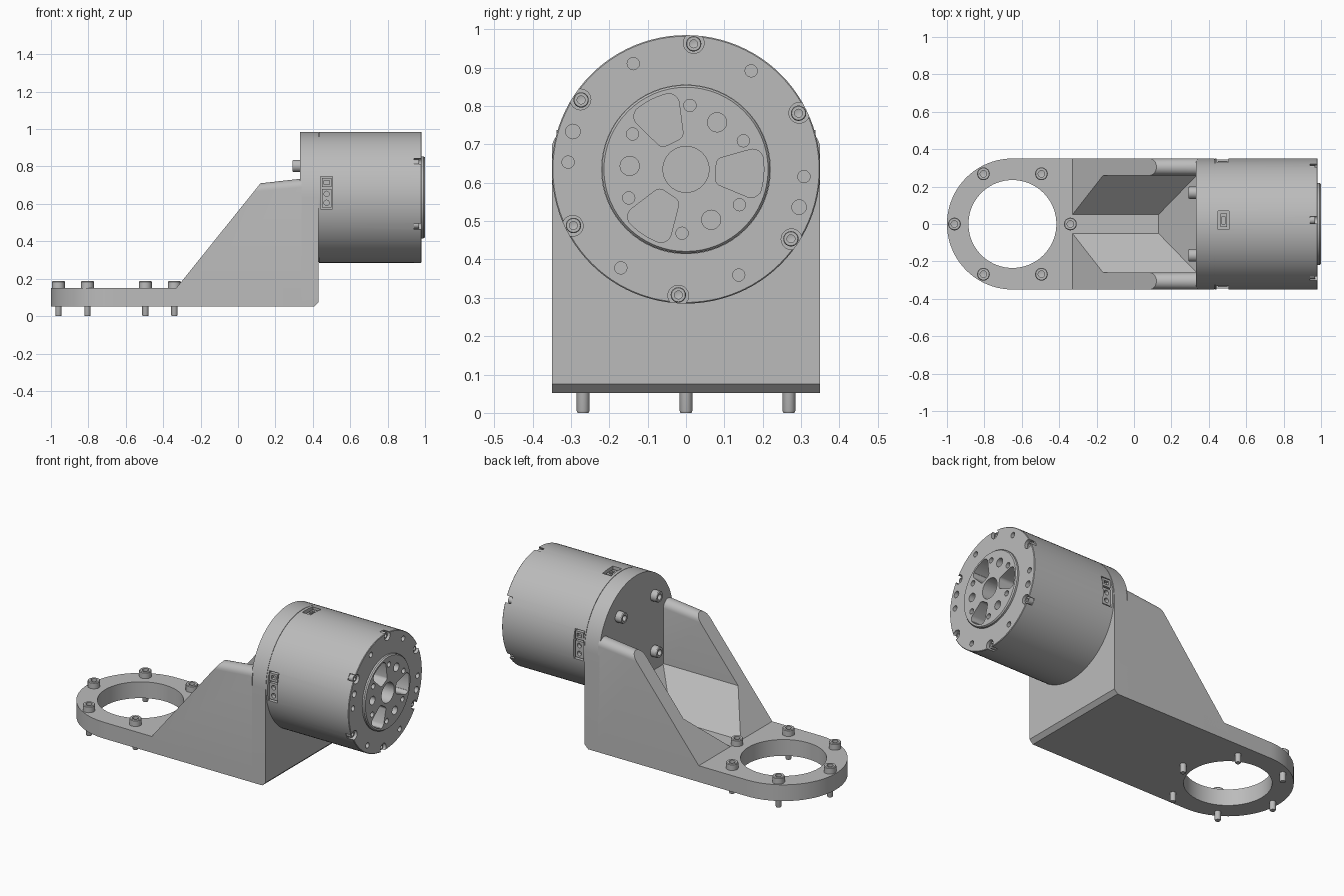
import bpy, bmesh, math
from mathutils import Matrix, Vector

if "Cube" in bpy.data.objects:
    bpy.data.objects.remove(bpy.data.objects["Cube"], do_unlink=True)

GREY = (0.5, 0.5, 0.5, 1)
metal = bpy.data.materials.new("grey metal")
metal.use_nodes = True
metal.diffuse_color = GREY
metal.node_tree.nodes["Principled BSDF"].inputs["Base Color"].default_value = GREY

R, CZ = 0.35, 0.635          # motor radius and axis height
FACE = 0.982                 # motor front face
RING = (-0.65, 0)            # mounting ring centre


def place(axis, u, v, w):
    return Vector({'x': (w, u, v), 'y': (u, w, v), 'z': (u, v, w)}[axis])


def loft(bm, start, end):
    a, b = ([bm.verts.new(p) for p in ring] for ring in (start, end))
    n = len(a)
    bm.faces.new(a)
    bm.faces.new(b[::-1])
    for i in range(n):
        j = (i + 1) % n
        bm.faces.new((a[i], b[i], b[j], a[j]))


def prism(bm, pts, axis, lo, hi):
    loft(bm, [place(axis, u, v, lo) for u, v in pts], [place(axis, u, v, hi) for u, v in pts])


def box(bm, x, y, z):
    prism(bm, [(x[0], y[0]), (x[1], y[0]), (x[1], y[1]), (x[0], y[1])], 'z', *z)


def arc(cx, cy, r, a0, a1, n):
    return [(cx + r * math.cos(math.radians(a0 + (a1 - a0) * i / n)),
             cy + r * math.sin(math.radians(a0 + (a1 - a0) * i / n))) for i in range(n + 1)]


def disc(bm, u, v, r, axis, lo, hi, n=32):
    prism(bm, arc(u, v, r, 0, 360, n)[:-1], axis, lo, hi)


def lathe(bm, profile, matrix, n=32):
    rings = [[bm.verts.new(matrix @ Vector((r * math.cos(t), r * math.sin(t), h)))
              for t in (math.tau * i / n for i in range(n))] for r, h in profile]
    for a, b in zip(rings, rings[1:]):
        for i in range(n):
            j = (i + 1) % n
            bm.faces.new((a[i], a[j], b[j], b[i]))
    bmesh.ops.remove_doubles(bm, verts=bm.verts, dist=1e-5)


def make(name, bm):
    bmesh.ops.recalc_face_normals(bm, faces=bm.faces)
    mesh = bpy.data.meshes.new(name)
    bm.to_mesh(mesh)
    bm.free()
    obj = bpy.data.objects.new(name, mesh)
    bpy.context.collection.objects.link(obj)
    mesh.materials.append(metal)
    return obj


def cut(obj, bm):
    cutter = make(obj.name + "_cutter", bm)
    cutter.hide_render = True
    mod = obj.modifiers.new("cut", 'BOOLEAN')
    mod.operation, mod.solver, mod.object = 'DIFFERENCE', 'EXACT', cutter
    bpy.ops.object.select_all(action='DESELECT')
    bpy.context.view_layer.objects.active = obj
    obj.select_set(True)
    bpy.ops.object.modifier_apply(modifier=mod.name)
    bpy.data.objects.remove(cutter, do_unlink=True)


def polar(radius, deg):
    t = math.radians(deg)
    return radius * math.cos(t), CZ + radius * math.sin(t)


def socket_screw(bm, matrix, r, height, shank):
    lathe(bm, [(0, -shank), (r * .42, -shank), (r * .5, -shank + .006), (r * .5, 0), (r, 0),
               (r, height * .88), (r * .9, height), (r * .52, height),
               (r * .52, height * .45), (0, height * .35)], matrix, 24)


# Base plate with round end and ring opening
bm = bmesh.new()
prism(bm, arc(*RING, R, 90, 270, 40) + [(0.34, -R), (0.34, R)], 'z', 0.052, 0.15)
base = make("base_plate", bm)
bm = bmesh.new()
disc(bm, *RING, 0.235, 'z', 0, 0.2, 72)
cut(base, bm)

# Ramped side walls and trough, one section cut off by the ramp plane
half = [(0.05, 0.151), (0.26, 0.355)] + arc(0.305, 0.665, 0.045, 180, 0, 12) + [(R, 0.1)]
section = half + [(-y, z) for y, z in reversed(half)]
bm = bmesh.new()
loft(bm, [(-0.33 + (z - 0.15) / 1.244, y, z) for y, z in section],
     [(0.34, y, z + (0.025 if z > 0.6 else 0)) for y, z in section])
make("side_walls", bm)

# Sloped end of the trough
bm = bmesh.new()
prism(bm, [(0.13, 0.15), (0.335, 0.355), (0.335, 0.15)], 'y', -0.262, 0.262)
make("trough_end_slope", bm)

# Upright motor plate with a chamfered foot
bm = bmesh.new()
prism(bm, [(-R, 0.052), (R, 0.052)] + arc(0, CZ, R, 0, 180, 48), 'x', 0.332, 0.43)
foot = [e for e in bm.edges if all(v.co.z < 0.06 and v.co.x > 0.42 for v in e.verts)]
bmesh.ops.bevel(bm, geom=foot, offset=0.023, segments=1, affect='EDGES')
make("motor_plate", bm)

# Motor housing with a thin seam against the plate
turn_x = Matrix.Translation((0, 0, CZ)) @ Matrix.Rotation(math.pi / 2, 4, 'Y')
bm = bmesh.new()
lathe(bm, [(0, 0.425), (R - .003, 0.425), (R - .003, 0.433), (R, 0.433),
           (R, FACE - .003), (R - .003, FACE), (0, FACE)], turn_x, 96)
housing = make("motor_housing", bm)

# Screw recesses, face holes, output bore and connector recesses
bm = bmesh.new()
for k in range(6):
    disc(bm, *polar(0.33, 86.5 + 60 * k), 0.027, 'x', FACE - 0.04, 1.1)
    disc(bm, *polar(0.308, 56.5 + 60 * k), 0.016, 'x', FACE - 0.05, 1.1, 20)
for deg in (161.5, -18.5):
    disc(bm, *polar(0.311, deg), 0.019, 'x', FACE - 0.03, 1.1, 20)
disc(bm, 0, CZ, 0.22, 'x', 0.8, 1.1, 64)
for side in (-1, 1):
    box(bm, (0.442, 0.506), sorted((side * 0.30, side * 0.4)), (0.572, 0.746))
box(bm, (0.45, 0.507), (-0.03, 0.07), (0.945, 1.05))
cut(housing, bm)

# Output flange with three lobed pockets
bm = bmesh.new()
lathe(bm, [(0, 0.79), (0.2195, 0.79), (0.2195, 0.992), (0.214, 0.999), (0, 0.999)], turn_x, 64)
flange = make("output_flange", bm)
lobe = arc(0.098, 0.018, 0.02, 180, 120, 4)[::-1] + arc(0.098, -0.018, 0.02, 180, 240, 4)
lobe += arc(0.172, -0.036, 0.027, 255, 330, 6) + arc(0.0, 0, 0.203, -14, 14, 6)
lobe += arc(0.172, 0.036, 0.027, 30, 105, 6)
bm = bmesh.new()
disc(bm, 0, CZ, 0.06, 'x', 0.85, 1.1, 40)
for k in range(6):
    disc(bm, *polar(0.167, 86.5 + 60 * k), 0.016, 'x', 0.94, 1.1, 20)
for k in range(3):
    disc(bm, *polar(0.147, 56.5 + 120 * k), 0.025, 'x', 0.92, 1.1, 24)
    t = math.radians(-3.5 + 120 * k)
    prism(bm, [(u * math.cos(t) - v * math.sin(t), CZ + u * math.sin(t) + v * math.cos(t))
               for u, v in lobe], 'x', 0.86, 1.1)
cut(flange, bm)

# Connectors: a small port above a two-pin plug on each side, one port on top
for name, s in (("right", -1), ("left", 1)):
    bm = bmesh.new()
    inner, outer = s * 0.298, s * 0.338
    for z0, z1 in ((0.69, 0.738), (0.58, 0.68)):
        box(bm, (0.448, 0.5), sorted((inner, outer)), (z0, z1))
    plug = make("connector_" + name, bm)
    bm = bmesh.new()
    for z in (0.606, 0.654):
        disc(bm, 0.474, z, 0.014, 'y', *sorted((s * 0.315, s * 0.4)), 16)
    box(bm, (0.459, 0.489), sorted((s * 0.32, s * 0.4)), (0.704, 0.725))
    cut(plug, bm)
bm = bmesh.new()
box(bm, (0.462, 0.496), (-0.015, 0.055), (0.94, 0.972))
top_plug = make("connector_top", bm)
bm = bmesh.new()
box(bm, (0.471, 0.487), (0, 0.04), (0.955, 1.1))
cut(top_plug, bm)

# Screws: around the ring, behind the motor plate and in the motor face
bm = bmesh.new()
for k in range(6):
    t = k * math.pi / 3
    at = (RING[0] + 0.31 * math.cos(t), 0.31 * math.sin(t), 0.15)
    socket_screw(bm, Matrix.Translation(at), 0.034, 0.038, 0.15)
make("ring_screws", bm)

bm = bmesh.new()
for k in range(4):
    y, z = polar(0.237, 45 + 90 * k)
    socket_screw(bm, Matrix.Translation((0.332, y, z)) @ Matrix.Rotation(-math.pi / 2, 4, 'Y'),
                 0.033, 0.04, 0.05)
make("plate_screws", bm)

bm = bmesh.new()
for k in range(6):
    y, z = polar(0.328, 86.5 + 60 * k)
    socket_screw(bm, Matrix.Translation((FACE - 0.041, y, z)) @ Matrix.Rotation(math.pi / 2, 4, 'Y'),
                 0.02, 0.028, 0.03)
make("face_screws", bm)

# Smooth the round surfaces, keep edges sharp
for obj in bpy.context.scene.objects:
    obj.select_set(obj.type == 'MESH')
bpy.context.view_layer.objects.active = base
bpy.ops.object.shade_smooth_by_angle(angle=math.radians(30))
